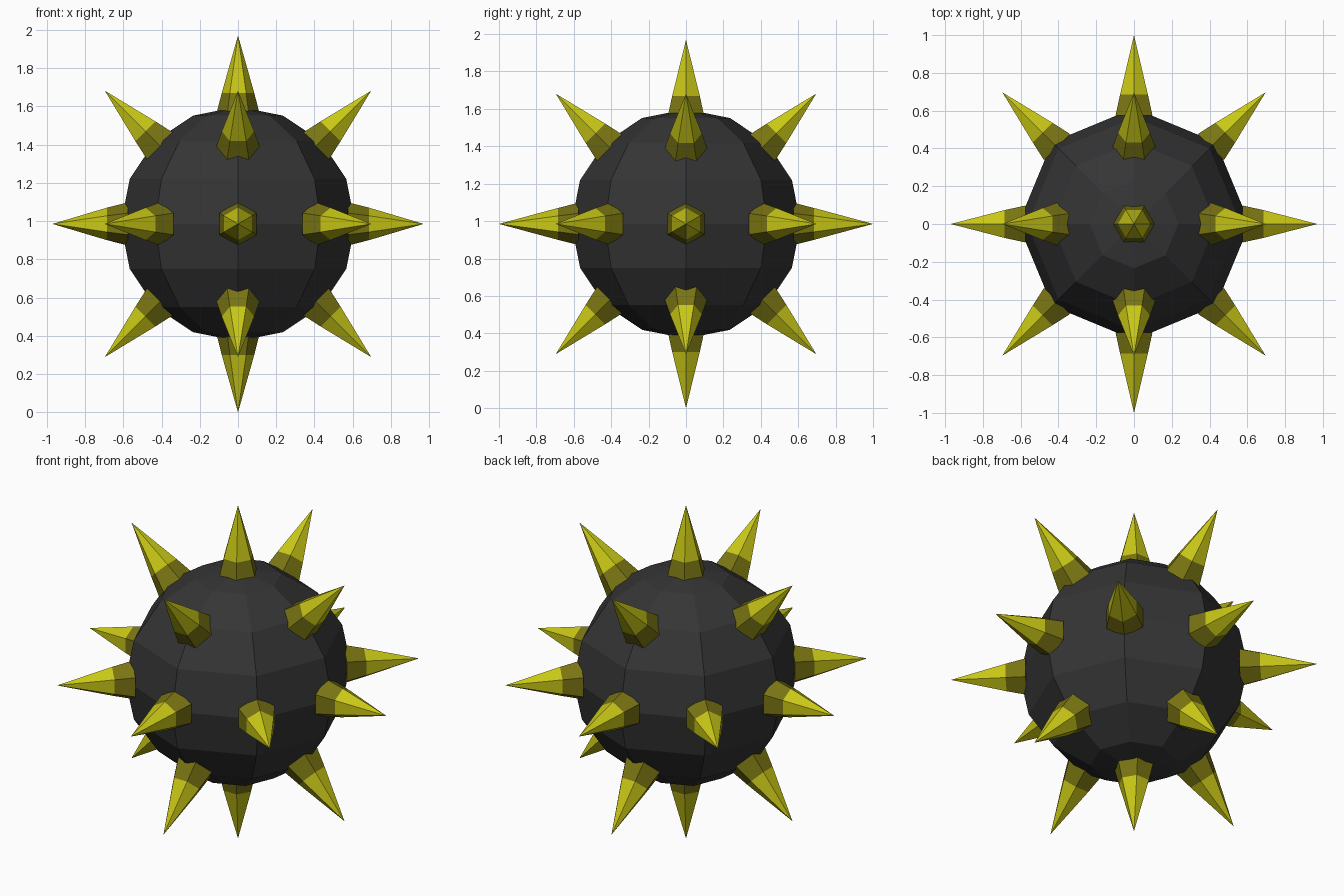
import bpy, bmesh, math
from mathutils import Vector

if "Cube" in bpy.data.objects:
    bpy.data.objects.remove(bpy.data.objects["Cube"])

CENTRE = Vector((0, 0, 0.985))


def material(name, colour):
    m = bpy.data.materials.new(name)
    m.diffuse_color = (*colour, 1)
    m.use_nodes = True
    m.node_tree.nodes["Principled BSDF"].inputs["Base Color"].default_value = m.diffuse_color
    return m


charcoal = material("charcoal", (0.035, 0.035, 0.035))
yellow = material("yellow", (0.58, 0.57, 0.008))
olive = material("olive", (0.19, 0.175, 0.006))


def finish(bm, name, mats):
    bmesh.ops.recalc_face_normals(bm, faces=bm.faces)
    mesh = bpy.data.meshes.new(name)
    bm.to_mesh(mesh)
    bm.free()
    for m in mats:
        mesh.materials.append(m)
    obj = bpy.data.objects.new(name, mesh)
    bpy.context.collection.objects.link(obj)
    return obj


# Faceted ball: eight segments, eight rings
bm = bmesh.new()
bmesh.ops.create_uvsphere(bm, u_segments=8, v_segments=8, radius=0.613)
bmesh.ops.translate(bm, verts=bm.verts, vec=CENTRE)
finish(bm, "ball", [charcoal])


# Six-sided spike: dark collar below, bright point above
def spike(name, axis, ref, length):
    side = axis.cross(ref)
    bm = bmesh.new()

    def ring(dist, radius):
        return [bm.verts.new(CENTRE + axis * dist
                             + ref * radius * math.cos(i * math.pi / 3)
                             + side * radius * math.sin(i * math.pi / 3))
                for i in range(6)]

    base = ring(0.575, 0.113)
    collar = ring(0.685, 0.085)
    tip = bm.verts.new(CENTRE + axis * length)
    bm.faces.new(base).material_index = 1
    for i in range(6):
        j = (i + 1) % 6
        bm.faces.new((base[i], base[j], collar[j], collar[i])).material_index = 1
        bm.faces.new((collar[i], collar[j], tip))
    finish(bm, name, [yellow, olive])


# Eighteen spikes: along the axes and halfway between them
count = 0
for x in (-1, 0, 1):
    for y in (-1, 0, 1):
        for z in (-1, 0, 1):
            if abs(x) + abs(y) + abs(z) not in (1, 2):
                continue
            count += 1
            ref = Vector((0, 0, 1)) if z == 0 else Vector((0, 1, 0)) if x else Vector((1, 0, 0))
            length = 0.985
            if z == 0 and x == 0:
                length = 1.0
            elif z == 0 and y == 0:
                length = 0.97
            spike(f"spike_{count:02d}", Vector((x, y, z)).normalized(), ref, length)
